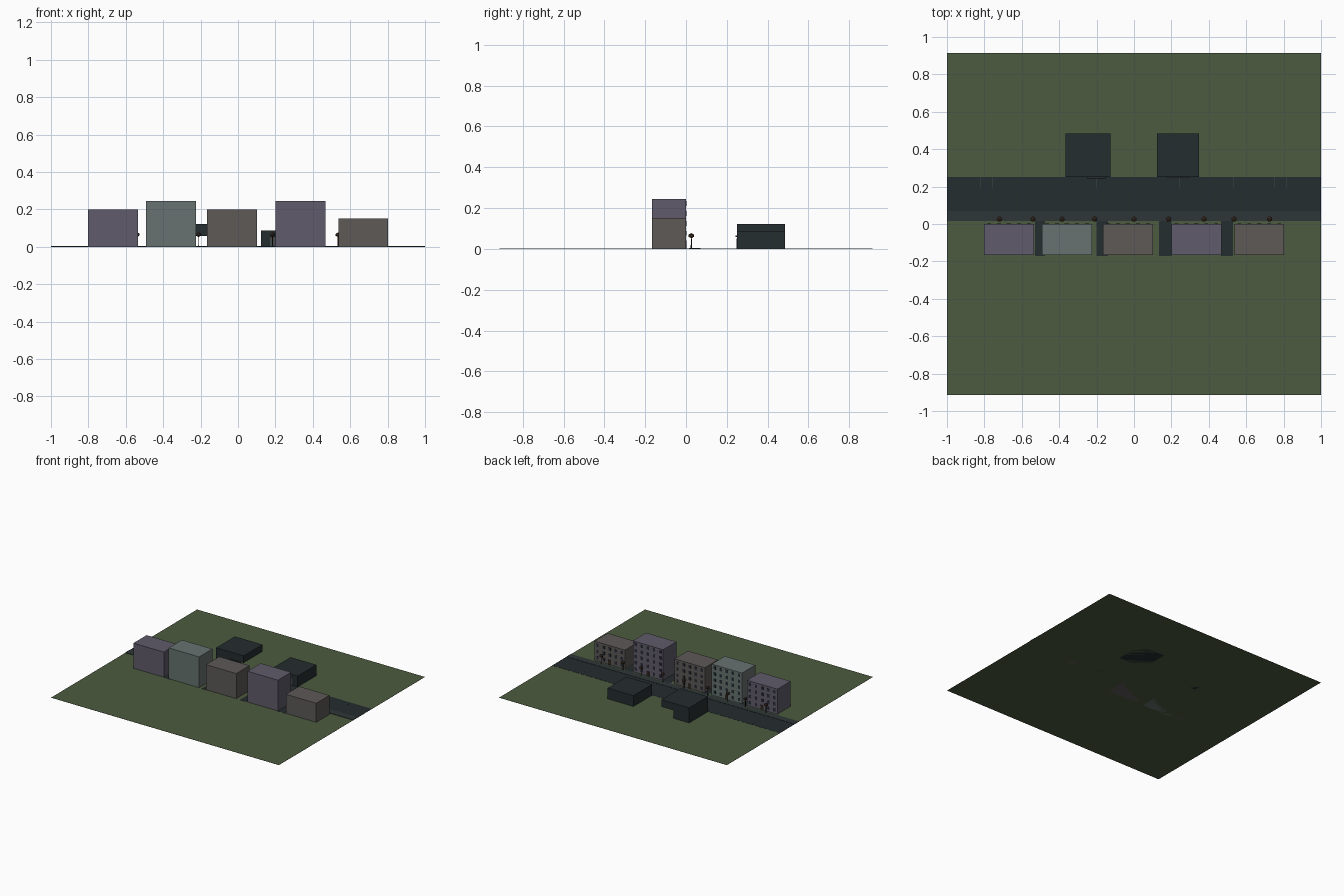
import bpy, bmesh
from mathutils import Matrix

if "Cube" in bpy.data.objects:
    bpy.data.objects.remove(bpy.data.objects["Cube"])


def material(name, r, g, b):
    m = bpy.data.materials.new(name)
    m.diffuse_color = (r, g, b, 1)
    m.use_nodes = True
    m.node_tree.nodes["Principled BSDF"].inputs["Base Color"].default_value = m.diffuse_color
    return m


GRASS = material("grass", 0.075, 0.105, 0.052)
ASPHALT = material("asphalt", 0.018, 0.026, 0.029)
PAVING = material("paving", 0.028, 0.036, 0.038)
PURPLE = material("purple_wall", 0.115, 0.105, 0.145)
GREEN = material("green_wall", 0.135, 0.17, 0.16)
BROWN = material("brown_wall", 0.11, 0.10, 0.095)
GLASS = material("glass", 0.02, 0.025, 0.035)
PAINT = material("paint", 0.06, 0.07, 0.07)
BARK = material("bark", 0.03, 0.02, 0.015)
LEAF = material("leaf", 0.06, 0.035, 0.022)


def finish(name, bm, mat):
    me = bpy.data.meshes.new(name)
    bm.to_mesh(me)
    bm.free()
    me.materials.append(mat)
    ob = bpy.data.objects.new(name, me)
    bpy.context.collection.objects.link(ob)
    return ob


def boxes(name, mat, *spans):
    """One object from boxes given as (x0, x1, y0, y1, z0, z1)."""
    bm = bmesh.new()
    for x0, x1, y0, y1, z0, z1 in spans:
        mid = Matrix.Translation(((x0 + x1) / 2, (y0 + y1) / 2, (z0 + z1) / 2))
        size = Matrix.Diagonal((x1 - x0, y1 - y0, z1 - z0, 1))
        bmesh.ops.create_cube(bm, size=1, matrix=mid @ size)
    return finish(name, bm, mat)


# Lawn, road and pavements
boxes("lawn", GRASS, (-1, 1, -0.915, 0.915, 0, 0.001))
boxes("road", ASPHALT, (-1, 1, 0.07, 0.25, 0.001, 0.002))
boxes("pavement", PAVING, (-1, 1, 0.015, 0.07, 0.001, 0.004))
boxes("parking_lines", PAINT,
      *[(x - 0.0015, x + 0.0015, 0.195, 0.25, 0.002, 0.003)
        for x in (-0.82, -0.755, -0.2, 0.245, 0.53, 0.75, 0.815)])
boxes("alleys", ASPHALT,
      *[(a, b, -0.17, 0.015, 0.001, 0.002)
        for a, b in ((-0.53, -0.475), (-0.2, -0.14), (0.135, 0.2), (0.465, 0.53))])

# Row of houses, windows and doors facing the road
W, FLOOR = 0.267, 0.0485
for i, (x, floors, h, wall) in enumerate((
        (-0.802, 4, 0.2, PURPLE), (-0.492, 5, 0.245, GREEN), (-0.166, 4, 0.2, BROWN),
        (0.2, 5, 0.245, PURPLE), (0.536, 3, 0.152, BROWN)), 1):
    boxes(f"house_{i}", wall, (x, x + W, -0.166, 0, 0, h))
    panes = []
    for row in range(floors):
        for col in range(5):
            cx = x + W * (col + 0.5) / 5
            z = row * FLOOR + 0.016
            if row == 0 and col == 2:
                continue
            panes.append((cx - 0.01, cx + 0.01, -0.002, 0.0015, z, z + 0.024))
    boxes(f"house_{i}_windows", GLASS, *panes)
    mid = x + W / 2
    boxes(f"house_{i}_door", BARK, (mid - 0.012, mid + 0.012, -0.002, 0.003, 0, 0.038))

# Dark halls across the road: one with an open passage under its upper floor
boxes("passage_hall", ASPHALT,
      (-0.367, -0.125, 0.25, 0.485, 0.065, 0.121), (-0.367, -0.23, 0.25, 0.485, 0, 0.065))
boxes("passage_hall_canopy", ASPHALT, (-0.25, -0.15, 0.243, 0.25, 0.058, 0.065))
boxes("low_hall", ASPHALT, (0.122, 0.348, 0.25, 0.485, 0, 0.087))
boxes("low_hall_gate", PAINT, (0.17, 0.30, 0.248, 0.25, 0, 0.05))

# Street trees
for i, x in enumerate((-0.72, -0.54, -0.385, -0.21, 0, 0.185, 0.375, 0.535, 0.725), 1):
    bm = bmesh.new()
    bmesh.ops.create_cone(bm, cap_ends=True, segments=6, radius1=0.003, radius2=0.002,
                          depth=0.06, matrix=Matrix.Translation((x, 0.026, 0.032)))
    finish(f"tree_{i}_trunk", bm, BARK)
    bm = bmesh.new()
    bmesh.ops.create_icosphere(bm, subdivisions=1, radius=0.016,
                               matrix=Matrix.Translation((x, 0.026, 0.065))
                               @ Matrix.Diagonal((1, 1, 0.8, 1)))
    finish(f"tree_{i}_crown", bm, LEAF)
